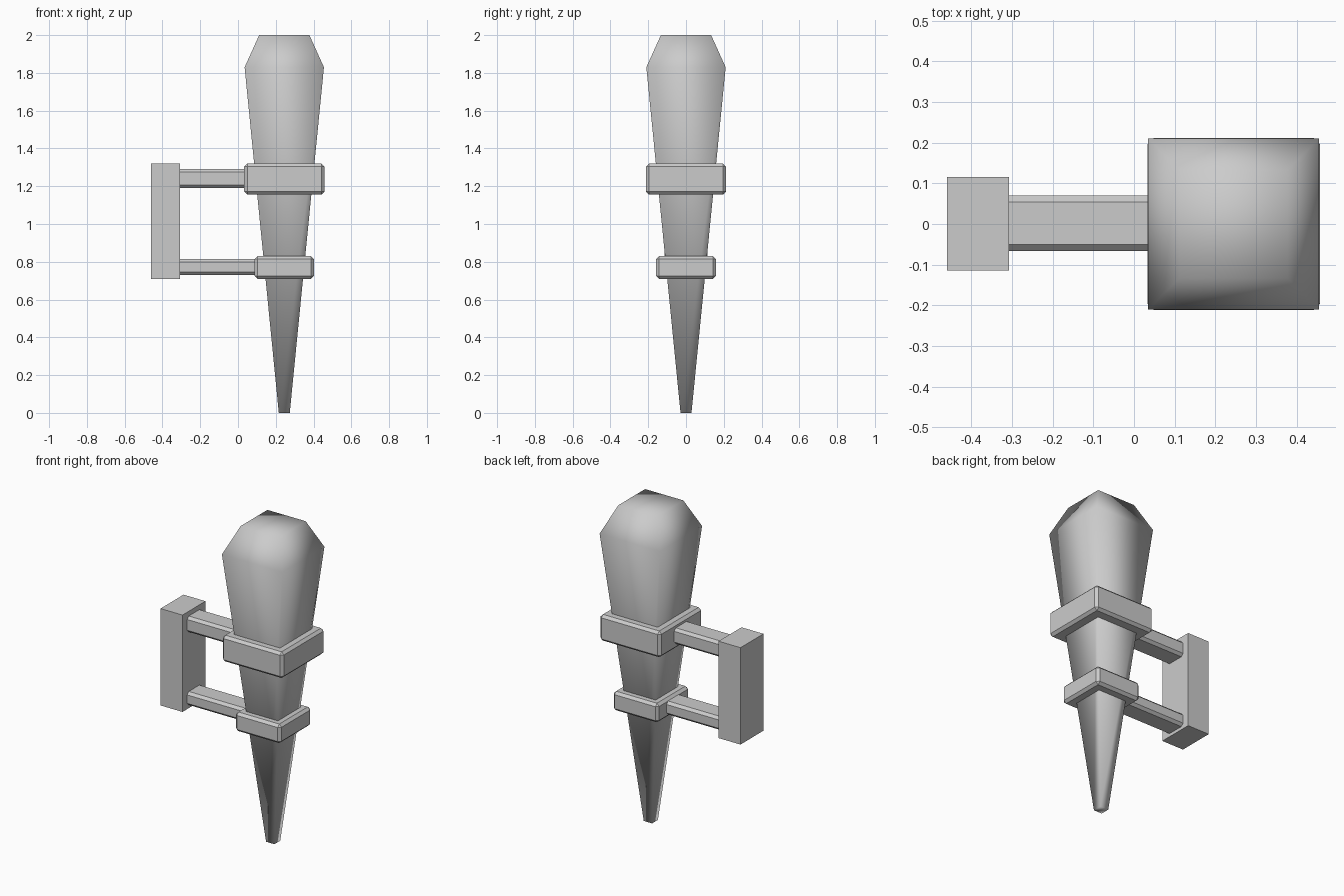
import bpy, bmesh, math

if "Cube" in bpy.data.objects:
    bpy.data.objects.remove(bpy.data.objects["Cube"])

CX = 0.245  # torch axis


def add_object(name, bm):
    bmesh.ops.recalc_face_normals(bm, faces=bm.faces)
    mesh = bpy.data.meshes.new(name)
    bm.to_mesh(mesh)
    bm.free()
    obj = bpy.data.objects.new(name, mesh)
    bpy.context.collection.objects.link(obj)
    return obj


def box(name, x, y, z, bevel=0.0):
    """Box from (min, max) ranges, with an optional one-step chamfer."""
    bm = bmesh.new()
    bmesh.ops.create_cube(bm, size=1)
    for v in bm.verts:
        v.co = [r[0] + (c + 0.5) * (r[1] - r[0]) for c, r in zip(v.co, (x, y, z))]
    obj = add_object(name, bm)
    if bevel:
        mod = obj.modifiers.new("chamfer", "BEVEL")
        mod.width = bevel
        mod.segments = 1
    return obj


# Torch shaft: square sections (height, half width) lofted upward
bm = bmesh.new()
rings = []
for z, h in ((0, 0.029), (1.83, 0.21), (2.0, 0.133)):
    rings.append([bm.verts.new((CX + sx * h, sy * h, z))
                  for sx, sy in ((-1, -1), (1, -1), (1, 1), (-1, 1))])
for low, high in zip(rings, rings[1:]):
    for i in range(4):
        j = (i + 1) % 4
        bm.faces.new((low[i], low[j], high[j], high[i]))
bm.faces.new(rings[0][::-1])
bm.faces.new(rings[-1])
shaft = add_object("torch_shaft", bm)
bpy.context.view_layer.objects.active = shaft
shaft.select_set(True)
bpy.ops.object.shade_smooth_by_angle(angle=math.radians(91))
shaft.select_set(False)

# Collars around the shaft, each with an arm reaching the wall plate
for label, half, z, arm_z in (("upper", 0.212, (1.155, 1.32), (1.19, 1.29)),
                              ("lower", 0.158, (0.71, 0.83), (0.73, 0.815))):
    box(label + "_collar", (CX - half, CX + half), (-half, half), z, 0.016)
    box(label + "_arm", (-0.335, CX - half + 0.03), (-0.067, 0.07), arm_z, 0.016)

# Wall plate
box("wall_plate", (-0.46, -0.307), (-0.114, 0.115), (0.71, 1.32))
